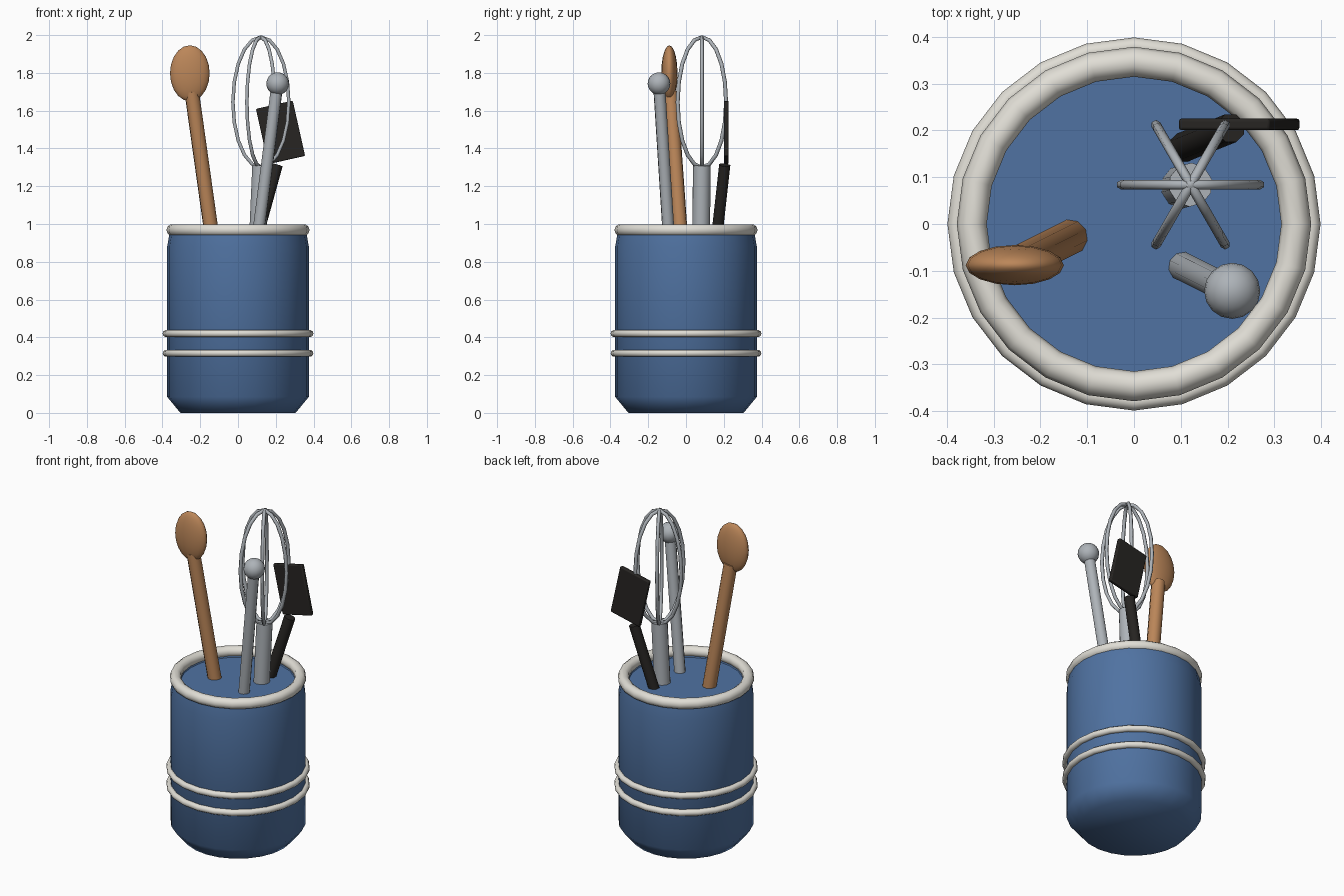
import bpy, bmesh, math
from mathutils import Vector

if "Cube" in bpy.data.objects:
    bpy.data.objects.remove(bpy.data.objects["Cube"])


def material(name, color):
    m = bpy.data.materials.new(name)
    m.diffuse_color = (*color, 1)
    m.use_nodes = True
    m.node_tree.nodes["Principled BSDF"].inputs["Base Color"].default_value = m.diffuse_color
    return m


BLUE = material("blue_glaze", (0.08, 0.17, 0.36))
CREAM = material("cream_glaze", (0.75, 0.73, 0.67))
WOOD = material("wood", (0.50, 0.24, 0.10))
STEEL = material("steel", (0.42, 0.45, 0.48))
BLACK = material("black_nylon", (0.02, 0.018, 0.016))


def finish(name, mat, angle=60):
    ob = bpy.context.object
    ob.name = name
    ob.data.materials.append(mat)
    bpy.ops.object.shade_smooth_by_angle(angle=math.radians(angle))
    return ob


def rod(name, a, b, r, mat, sides=10):
    a, b = Vector(a), Vector(b)
    d = b - a
    bpy.ops.mesh.primitive_cylinder_add(vertices=sides, radius=r, depth=d.length, location=(a + b) / 2,
                                        rotation=d.to_track_quat('Z', 'Y').to_euler())
    return finish(name, mat)


def ball(name, loc, size, mat):
    bpy.ops.mesh.primitive_uv_sphere_add(segments=16, ring_count=10, radius=1, location=loc)
    bpy.context.object.scale = size
    return finish(name, mat)


def ring(name, z, major, minor):
    bpy.ops.mesh.primitive_torus_add(major_segments=24, minor_segments=10, major_radius=major,
                                     minor_radius=minor, location=(0, 0, z))
    return finish(name, CREAM)


# crock body: lathed profile with a chamfered foot and a shallow closed top
profile = [(0.305, 0), (0.375, 0.085), (0.375, 0.88), (0.362, 0.955), (0.325, 0.955), (0.318, 0.942)]
N = 24
bm = bmesh.new()
rings = [[bm.verts.new((r * math.cos(math.tau * i / N), r * math.sin(math.tau * i / N), z))
          for i in range(N)] for r, z in profile]
for lo, hi in zip(rings, rings[1:]):
    for i in range(N):
        j = (i + 1) % N
        bm.faces.new((lo[i], lo[j], hi[j], hi[i]))
bm.faces.new(rings[0][::-1])
bm.faces.new(rings[-1])
me = bpy.data.meshes.new("crock_body")
bm.to_mesh(me)
bm.free()
body = bpy.data.objects.new("crock_body", me)
bpy.context.collection.objects.link(body)
bpy.context.view_layer.objects.active = body
body.select_set(True)
finish("crock_body", BLUE)

# rim and decorative bands
ring("crock_rim", 0.968, 0.347, 0.032)
ring("upper_band", 0.42, 0.38, 0.019)
ring("lower_band", 0.316, 0.38, 0.019)

# wooden spoon
rod("spoon_handle", (-0.13, -0.025, 0.88), (-0.245, -0.083, 1.70), 0.039, WOOD)
ball("spoon_bowl", (-0.255, -0.088, 1.798), (0.105, 0.043, 0.148), WOOD)

# ball-ended tool
rod("ball_tool_handle", (0.098, -0.088, 0.88), (0.207, -0.142, 1.73), 0.032, STEEL)
ball("ball_tool_end", (0.21, -0.143, 1.743), (0.06, 0.06, 0.06), STEEL)

# spatula
rod("spatula_handle", (0.09, 0.158, 0.89), (0.207, 0.205, 1.312), 0.032, BLACK, 8)
bpy.ops.mesh.primitive_cube_add(size=1, location=(0.225, 0.213, 1.485), rotation=(0, -0.22, 0))
bpy.context.object.scale = (0.2, 0.025, 0.3)
bpy.ops.object.transform_apply(location=False, rotation=False, scale=True)
bev = bpy.context.object.modifiers.new("soft_edges", 'BEVEL')
bev.width = 0.006
bev.segments = 2
finish("spatula_blade", BLACK, 30)

# whisk handle and three crossed wire loops
rod("whisk_handle", (0.102, 0.079, 0.88), (0.121, 0.084, 1.31), 0.047, STEEL)
for k in range(3):
    cu = bpy.data.curves.new(f"whisk_wire_{k + 1}", 'CURVE')
    cu.dimensions = '3D'
    cu.bevel_depth = 0.0105
    cu.bevel_resolution = 1
    sp = cu.splines.new('POLY')
    sp.points.add(19)
    for i, p in enumerate(sp.points):
        t = math.tau * i / 20
        p.co = (0.148 * math.sin(t), 0, 0.345 * math.cos(t), 1)
    sp.use_cyclic_u = True
    cu.materials.append(STEEL)
    wire = bpy.data.objects.new(f"whisk_wire_{k + 1}", cu)
    wire.location = (0.121, 0.084, 1.645)
    wire.rotation_euler.z = k * math.pi / 3
    bpy.context.collection.objects.link(wire)
